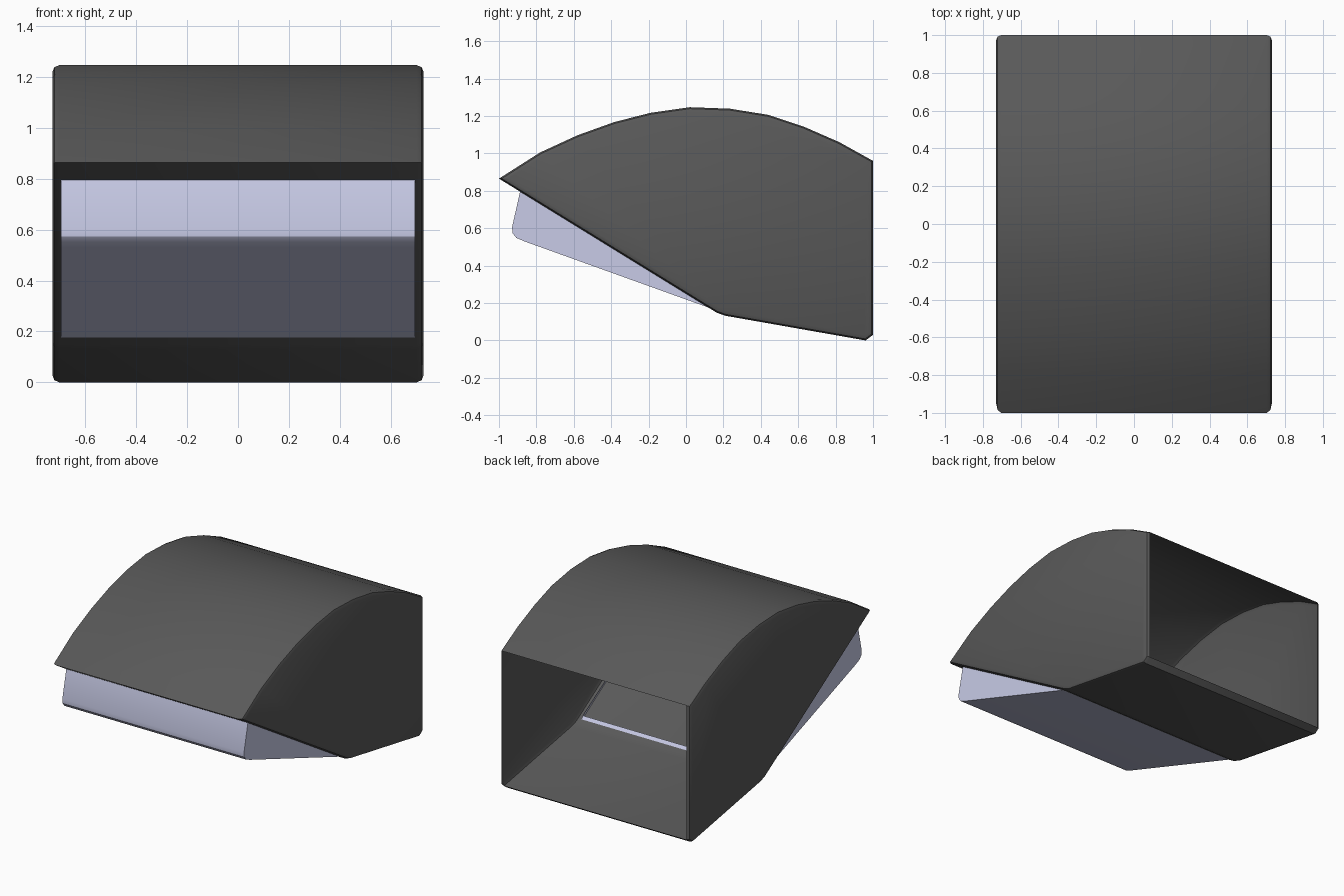
import bpy, bmesh, math

if "Cube" in bpy.data.objects:
    bpy.data.objects.remove(bpy.data.objects["Cube"])


def material(name, color):
    m = bpy.data.materials.new(name)
    m.diffuse_color = color
    m.use_nodes = True
    m.node_tree.nodes["Principled BSDF"].inputs["Base Color"].default_value = m.diffuse_color
    return m


def prism(bm, profile, half_width):
    """Extrude a (y, z) profile along x; returns the two caps and the side faces."""
    left = [bm.verts.new((-half_width, y, z)) for y, z in profile]
    right = [bm.verts.new((half_width, y, z)) for y, z in profile]
    caps = [bm.faces.new(left), bm.faces.new(right)]
    n = len(profile)
    sides = [bm.faces.new((left[i], left[(i + 1) % n], right[(i + 1) % n], right[i]))
             for i in range(n)]
    bmesh.ops.recalc_face_normals(bm, faces=bm.faces[:])
    return caps, sides


def finish(bm, name, mat):
    mesh = bpy.data.meshes.new(name)
    bm.to_mesh(mesh)
    bm.free()
    mesh.materials.append(mat)
    obj = bpy.data.objects.new(name, mesh)
    bpy.context.collection.objects.link(obj)
    bpy.ops.object.select_all(action='DESELECT')
    obj.select_set(True)
    bpy.context.view_layer.objects.active = obj
    bpy.ops.object.shade_smooth_by_angle(angle=math.radians(30))
    return obj


# Domed outer shell with rounded side edges, open at the back
shell_profile = [
    (-1.0, 0.865), (-0.78, 1.005), (-0.58, 1.097), (-0.385, 1.167), (-0.19, 1.217),
    (0.02, 1.247), (0.235, 1.239), (0.44, 1.206), (0.63, 1.143), (0.82, 1.06),
    (1.0, 0.96), (1.0, 0.03), (0.96, 0.0), (0.21, 0.132), (0.165, 0.148)]
bm = bmesh.new()
caps, sides = prism(bm, shell_profile, 0.73)
rim = list({e for f in caps for e in f.edges})
bmesh.ops.bevel(bm, geom=rim, offset=0.027, offset_type='OFFSET', segments=2,
                profile=0.5, affect='EDGES', clamp_overlap=False)
bm.normal_update()
back = [f for f in bm.faces if f.normal.y > 0.99]
bmesh.ops.delete(bm, geom=back, context='FACES')
finish(bm, "shell", material("dark_grey", (0.1, 0.1, 0.1, 1)))

# Pale wedge-shaped cover under the sloping front, open where it meets the shell
cover_profile = [
    (-0.887, 0.797), (-0.93, 0.605), (-0.927, 0.573), (-0.907, 0.548), (-0.865, 0.53),
    (0.15, 0.165), (0.135, 0.185)]
bm = bmesh.new()
caps, sides = prism(bm, cover_profile, 0.697)
bmesh.ops.delete(bm, geom=[sides[-1]], context='FACES')
finish(bm, "front_cover", material("pale_lilac", (0.58, 0.6, 0.8, 1)))
